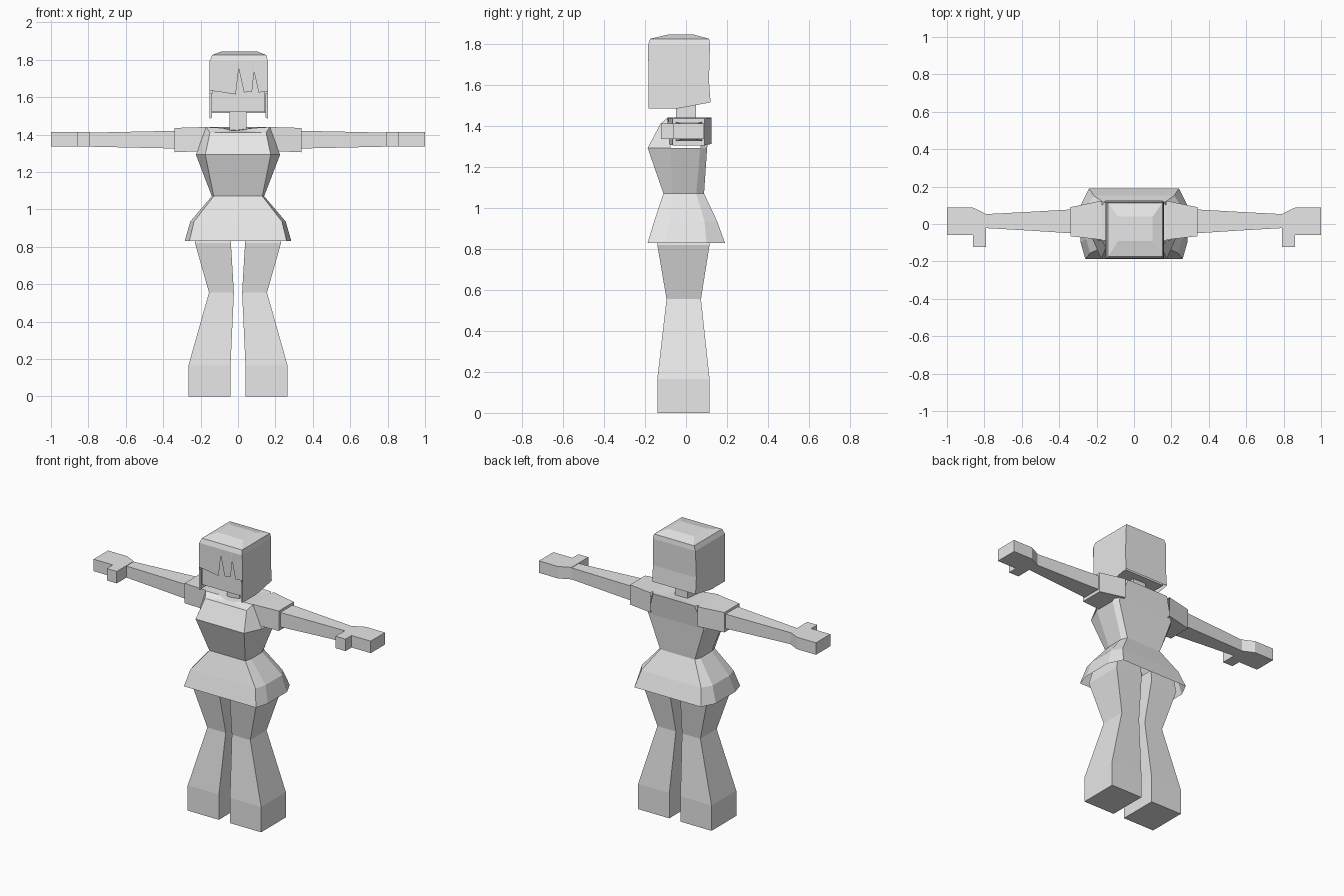
import bpy, bmesh

cube = bpy.data.objects.get("Cube")
if cube:
    bpy.data.objects.remove(cube)

grey = bpy.data.materials.new("plain_grey")
grey.use_nodes = True
grey.diffuse_color = (0.8, 0.8, 0.8, 1)
grey.node_tree.nodes["Principled BSDF"].inputs["Base Color"].default_value = (0.8, 0.8, 0.8, 1)


def loft(name, rings, start=True, end=True, skip=(), closed=True):
    """Join matching rings of points; skip holds (ring, side) faces left open."""
    bm = bmesh.new()
    vs = [[bm.verts.new(p) for p in r] for r in rings]
    n = len(rings[0])
    for i in range(len(rings) - 1):
        for j in range(n if closed else n - 1):
            if (i, j) not in skip:
                k = (j + 1) % n
                bm.faces.new((vs[i][j], vs[i][k], vs[i + 1][k], vs[i + 1][j]))
    if start:
        bm.faces.new(vs[0][::-1])
    if end:
        bm.faces.new(vs[-1])
    bmesh.ops.recalc_face_normals(bm, faces=bm.faces)
    mesh = bpy.data.meshes.new(name)
    bm.to_mesh(mesh)
    bm.free()
    mesh.materials.append(grey)
    obj = bpy.data.objects.new(name, mesh)
    bpy.context.collection.objects.link(obj)
    return obj


def flat(points, z):
    return [(x, y, z) for x, y in points]


def rect(x0, x1, y0, y1, z):
    return flat([(x0, y0), (x1, y0), (x1, y1), (x0, y1)], z)


def slab(x, y0, y1, z0, z1):
    return [(x, y0, z0), (x, y1, z0), (x, y1, z1), (x, y0, z1)]


def sym(half):
    """Complete a front-to-back half ring with its mirror image."""
    return half + [(-x, y, z) for x, y, z in reversed(half)]


def pair(name, rings, **options):
    for side, s in (("left", 1), ("right", -1)):
        loft(f"{side}_{name}", [[(s * x, y, z) for x, y, z in r] for r in rings], **options)


# Legs with flared trouser bottoms
pair("leg", [rect(.04, .265, -.14, .115, 0), rect(.04, .265, -.14, .115, .165),
             rect(.022, .155, -.095, .073, .555), rect(.038, .23, -.14, .115, .82),
             rect(.04, .215, -.125, .11, .9)])

# Skirt, open underneath
waist = sym(flat([(.13, -.11), (.14, -.065), (.14, .05), (.125, .088)], 1.07))
hip = sym(flat([(.235, -.155), (.255, -.08), (.255, .09), (.215, .152)], .935))
hem = sym(flat([(.26, -.187), (.285, -.1), (.285, .1), (.24, .19)], .83))
loft("skirt", [hem, hip, waist], start=False, end=False)

# Torso, open at the arm holes
bust = sym(flat([(.175, -.187), (.225, -.075), (.225, .07), (.2, .103)], 1.292))
shoulder = sym([(.15, -.125, 1.41), (.17, -.09, 1.44), (.17, .1, 1.44), (.15, .125, 1.44)])
collar = sym([(.03, -.09, 1.42), (.085, -.08, 1.435), (.08, .06, 1.435), (.05, .085, 1.435)])
loft("torso", [waist, bust, shoulder, collar], start=False, skip=((1, 1), (1, 5)))
loft("neck", [rect(-.045, .045, -.05, .05, z) for z in (1.41, 1.56)])

# Sleeves, arms and hands
pair("sleeve", [slab(.17, -.085, .125, 1.312, 1.44), slab(.34, -.065, .09, 1.305, 1.435)],
     start=False)
pair("arm", [slab(.33, -.05, .078, 1.325, 1.42), slab(.56, -.035, .065, 1.33, 1.415),
             slab(.79, -.022, .053, 1.335, 1.41)])
hand = [(.79, -.122), (.862, -.122), (.862, -.06), (1, -.06), (1, .088), (.862, .088), (.79, .053)]
pair("hand", [flat(hand, z) for z in (1.335, 1.413)])

# Face block inside the hair
loft("face", [rect(-.14, .145, -.17, .1, 1.52), rect(-.14, .145, -.17, .1, 1.78)])

# Hair crown, with its front left open for the fringe
brow, top = 1.62, 1.795
loft("hair_crown", [rect(-.153, .16, -.183, .112, brow), rect(-.15, .158, -.185, .117, top),
                    rect(-.138, .152, -.175, .113, 1.825), rect(-.085, .1, -.09, .04, 1.845)],
     start=False, skip=((0, 0),))

# Side and back hair hanging below the brow, with narrow front locks
edge = [(-.14, -.183), (-.153, -.183), (-.153, -.04), (-.153, .112),
        (.16, .112), (.16, -.04), (.16, -.183), (.148, -.183)]
drop = [1.49, 1.485, 1.485, 1.515, 1.515, 1.485, 1.485, 1.49]
loft("hair_sides", [[(x, y + (.008 if y > 0 else 0), z) for (x, y), z in zip(edge, drop)],
                    flat(edge, brow)], start=False, end=False, closed=False)

# Fringe with two narrow partings
lower = [(-.153, 1.635), (-.08, 1.625), (-.012, 1.615), (.004, 1.75), (.032, 1.625),
         (.075, 1.63), (.086, 1.735), (.11, 1.625), (.16, 1.63)]
loft("fringe", [[(x, -.183, z) for x, z in lower], [(x, -.185, top) for x, z in lower]],
     start=False, end=False, closed=False)
